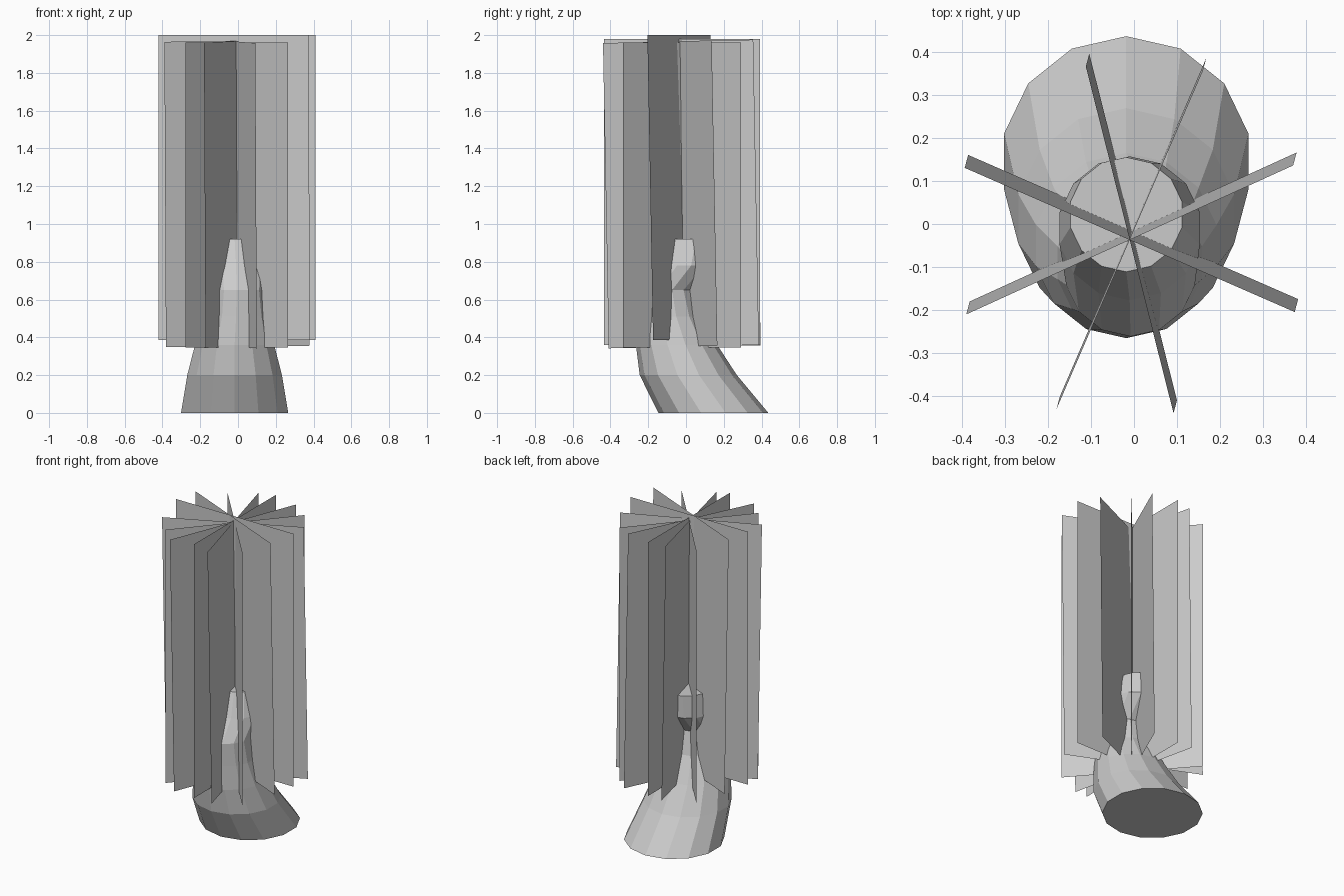
import bpy, bmesh
from math import sin, cos, pi, radians

if "Cube" in bpy.data.objects:
    bpy.data.objects.remove(bpy.data.objects["Cube"])


def finish(bm, name):
    me = bpy.data.meshes.new(name)
    bm.to_mesh(me)
    bm.free()
    ob = bpy.data.objects.new(name, me)
    bpy.context.collection.objects.link(ob)
    return ob


# Bent trunk: 14-sided rings (centre x, centre y, z, radius)
SIDES = 14
rings = [(-.018, .145, 0, .291), (-.018, .012, .2, .257), (-.018, -.05, .36, .215),
         (-.01, -.09, .51, .172), (-.008, -.108, .65, .153), (-.01, -.01, .78, .167),
         (-.018, .022, .92, .133)]
bm = bmesh.new()
loops = []
for cx, cy, z, r in rings:
    loops.append([bm.verts.new((cx + r * sin(2 * pi * i / SIDES),
                                cy + r * cos(2 * pi * i / SIDES), z))
                  for i in range(SIDES)])
for a, b in zip(loops, loops[1:]):
    for i in range(SIDES):
        j = (i + 1) % SIDES
        bm.faces.new((a[i], a[j], b[j], b[i]))
bm.faces.new(loops[0])
bm.faces.new(loops[-1])
bmesh.ops.recalc_face_normals(bm, faces=bm.faces)
finish(bm, "trunk")


# Foliage cards crossing on the trunk axis
def card(name, angle, half, z0, z1, lean, pitch=0.0):
    c, s = cos(radians(angle)), sin(radians(angle))
    bm = bmesh.new()
    pts = []
    for side, z, k in ((-1, z0, -.5), (1, z0, -.5), (1, z1, .5), (-1, z1, .5)):
        x = -.006 + side * half * c + k * lean[0]
        y = -.022 + side * half * s + k * lean[1]
        pts.append(bm.verts.new((x, y, z + pitch * side * half * s)))
    bm.faces.new(pts)
    finish(bm, name)


LEAN = (-.008, -.03)
leaning = [(-23.6, .418, .385, 2.0, 0), (24.5, .417, .352, 1.968, .02),
           (104.2, .415, .35, 1.966, .02), (66.6, .428, .352, 1.968, .02)]
for i, (ang, half, z0, z1, p) in enumerate(leaning):
    card(f"leaning_foliage_card_{i + 1}", ang, half, z0, z1, LEAN, p)

upright = [(0, .415, .385, 2.0), (49, .414, .345, 1.962),
           (90, .413, .36, 1.98), (131, .414, .345, 1.962)]
for i, (ang, half, z0, z1) in enumerate(upright):
    card(f"upright_foliage_card_{i + 1}", ang, half, z0, z1, (0, 0))
